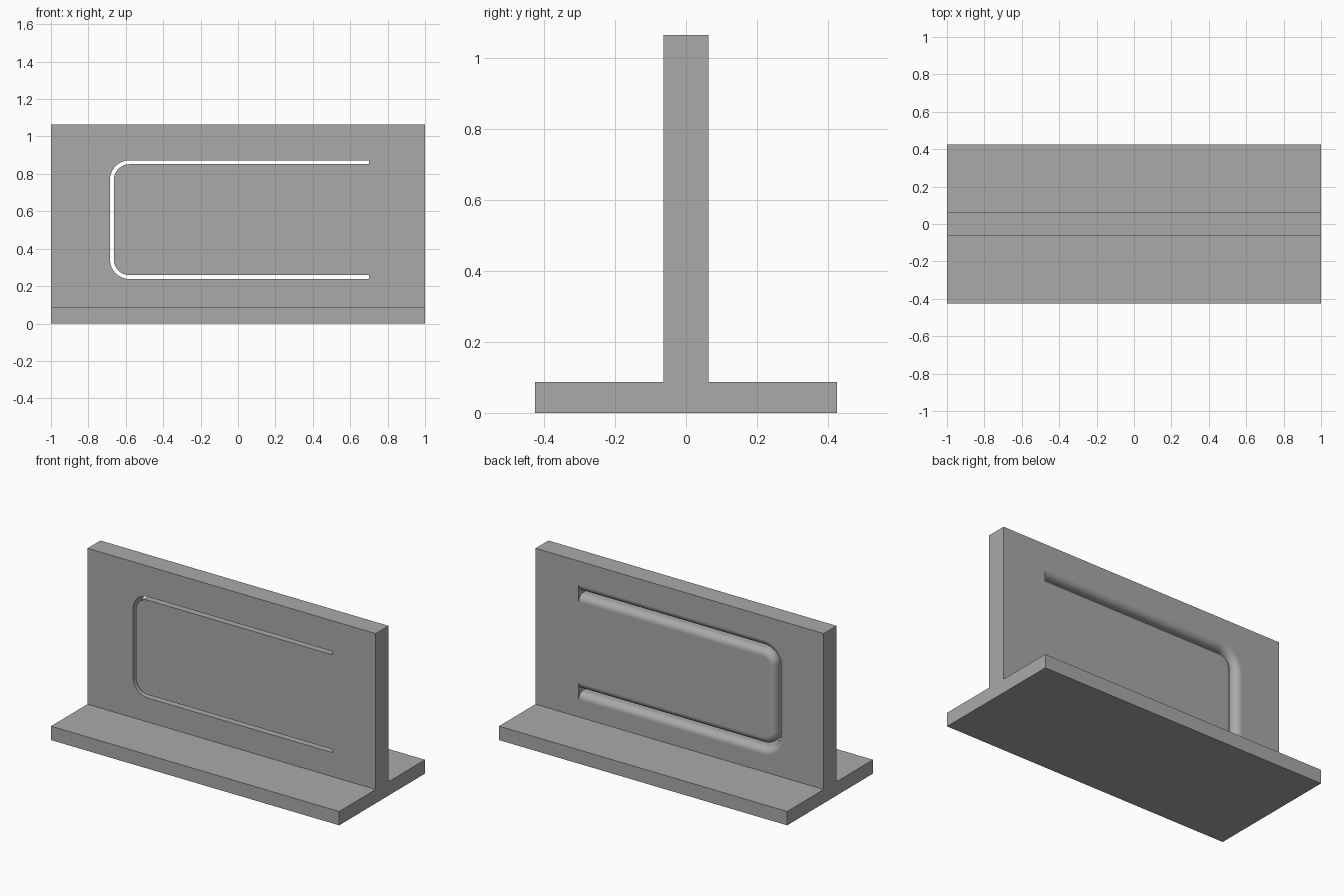
import bpy, bmesh, math

cube = bpy.data.objects.get("Cube")
if cube:
    bpy.data.objects.remove(cube, do_unlink=True)

HALF_DEPTH, HEIGHT = 0.425, 1.065
FLANGE, WEB = 0.087, 0.0635          # flange height, half thickness of web
SLOT, LIP = 0.0105, 0.043            # half slot width, rounded lip radius
LEFT, END, LOW, HIGH, BEND = -0.674, 0.7, 0.248, 0.862, 0.094

grey = bpy.data.materials.new("plain_grey")
grey.use_nodes = True
colour = (0.4, 0.4, 0.4, 1)
grey.diffuse_color = colour
grey.node_tree.nodes["Principled BSDF"].inputs["Base Color"].default_value = colour


def loft(name, rings):
    """Join matching rings of points into a closed solid."""
    bm = bmesh.new()
    loops = [[bm.verts.new(p) for p in ring] for ring in rings]
    n = len(loops[0])
    for a, b in zip(loops, loops[1:]):
        for i in range(n):
            j = (i + 1) % n
            bm.faces.new((a[i], a[j], b[j], b[i]))
    bm.faces.new(loops[0])
    bm.faces.new(loops[-1])
    bmesh.ops.recalc_face_normals(bm, faces=bm.faces)
    mesh = bpy.data.meshes.new(name)
    bm.to_mesh(mesh)
    bm.free()
    mesh.materials.append(grey)
    obj = bpy.data.objects.new(name, mesh)
    bpy.context.collection.objects.link(obj)
    return obj


# Tee beam: one profile drawn along x
half = [(HALF_DEPTH, 0), (HALF_DEPTH, FLANGE), (WEB, FLANGE), (WEB, HEIGHT)]
tee = half + [(-y, z) for y, z in reversed(half)]
beam = loft("tee_beam", [[(x, y, z) for y, z in tee] for x in (-1, 1)])

# Slot cross-section: narrow at the front, flaring into rounded lips at the back
side = [(SLOT, -WEB - 0.05)]
for i in range(13):
    a = math.pi / 2 * i / 12
    side.append((SLOT + LIP * (1 - math.cos(a)), WEB - LIP + LIP * math.sin(a)))
side.append((SLOT + LIP, WEB + 0.05))
section = side + [(-d, y) for d, y in reversed(side)]

# Slot path as (x, z, outward angle): upper arm, two bends, lower arm
path = [(END, HIGH, math.pi / 2)]
for cz, start in ((HIGH - BEND, math.pi / 2), (LOW + BEND, math.pi)):
    for i in range(17):
        a = start + math.pi / 2 * i / 16
        path.append((LEFT + BEND + BEND * math.cos(a), cz + BEND * math.sin(a), a))
path.append((END, LOW, math.pi * 1.5))
cutter = loft("slot_cutter", [
    [(x + d * math.cos(a), y, z + d * math.sin(a)) for d, y in section]
    for x, z, a in path])
cutter.hide_render = True

# Cut the slot, then smooth only the rounded lips and bends
bpy.ops.object.select_all(action="DESELECT")
bpy.context.view_layer.objects.active = beam
beam.select_set(True)
cut = beam.modifiers.new("slot", "BOOLEAN")
cut.operation, cut.solver, cut.object = "DIFFERENCE", "EXACT", cutter
bpy.ops.object.modifier_apply(modifier=cut.name)
bpy.data.objects.remove(cutter, do_unlink=True)
bpy.ops.object.shade_smooth_by_angle(angle=math.radians(30))
weighted = beam.modifiers.new("flat_face_normals", "WEIGHTED_NORMAL")
weighted.keep_sharp = True
